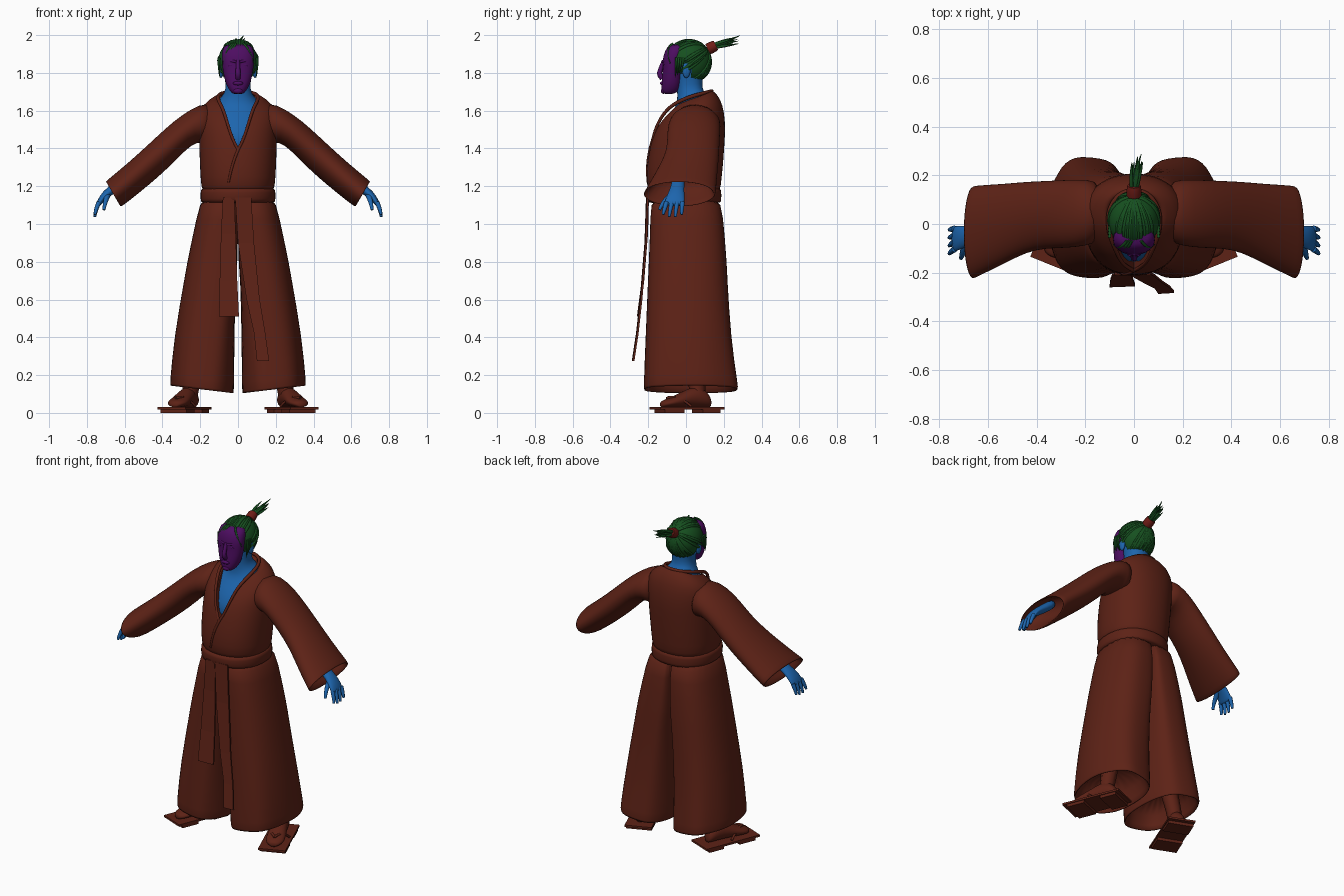
import bpy, bmesh, math, random
from mathutils import Matrix, Vector

if "Cube" in bpy.data.objects:
    bpy.data.objects.remove(bpy.data.objects["Cube"])

random.seed(4)


def material(name, rgb):
    m = bpy.data.materials.new(name)
    m.diffuse_color = (*rgb, 1)
    m.use_nodes = True
    m.node_tree.nodes["Principled BSDF"].inputs["Base Color"].default_value = m.diffuse_color
    return m


CLOTH = material("cloth", (0.11, 0.016, 0.008))
SKIN = material("skin", (0.012, 0.13, 0.42))
FACE = material("face", (0.075, 0.004, 0.12))
HAIR = material("hair", (0.008, 0.08, 0.014))
TIE = material("tie", (0.16, 0.012, 0.008))


def finish(name, bm, mat, mirror=False, sub=0, smooth=True):
    bmesh.ops.recalc_face_normals(bm, faces=bm.faces)
    me = bpy.data.meshes.new(name)
    bm.to_mesh(me)
    bm.free()
    for p in me.polygons:
        p.use_smooth = smooth
    me.materials.append(mat)
    ob = bpy.data.objects.new(name, me)
    bpy.context.collection.objects.link(ob)
    if sub:
        ob.modifiers.new("sub", "SUBSURF").levels = sub
        ob.modifiers["sub"].render_levels = sub
    if mirror:
        ob.modifiers.new("mirror", "MIRROR").use_mirror_merge = False
    return ob


def loft(name, rings, mat, mirror=False, sub=1, smooth=True, caps=True):
    bm = bmesh.new()
    rows = [[bm.verts.new(p) for p in r] for r in rings]
    n = len(rows[0])
    for a, b in zip(rows, rows[1:]):
        for i in range(n):
            j = (i + 1) % n
            bm.faces.new((a[i], a[j], b[j], b[i]))
    if caps:
        bm.faces.new(rows[0])
        bm.faces.new(rows[-1])
    return finish(name, bm, mat, mirror, sub, smooth)


def tubes(name, paths, mat, mirror=False):
    """Tapered round strands; each point is x, y, z, radius."""
    cu = bpy.data.curves.new(name, "CURVE")
    cu.dimensions = "3D"
    cu.bevel_depth, cu.bevel_resolution, cu.resolution_u = 1.0, 2, 4
    cu.use_fill_caps = True
    for s in ((1, -1) if mirror else (1,)):
        for path in paths:
            sp = cu.splines.new("NURBS")
            sp.points.add(len(path) - 1)
            for p, (x, y, z, r) in zip(sp.points, path):
                p.co, p.radius = (s * x, y, z, 1), r
            sp.order_u, sp.use_endpoint_u = 3, True
    cu.materials.append(mat)
    ob = bpy.data.objects.new(name, cu)
    bpy.context.collection.objects.link(ob)
    return ob


def blob(name, c, r, mat, mirror=False):
    bm = bmesh.new()
    bmesh.ops.create_uvsphere(bm, u_segments=16, v_segments=10, radius=1,
                              matrix=Matrix.Translation(c) @ Matrix.Diagonal((*r, 1)))
    return finish(name, bm, mat, mirror)


def spow(v, p):
    return math.copysign(abs(v) ** p, v)


ANG = [2 * math.pi * i / 24 for i in range(24)]


def oval(z, rx, yf, yb, tilt=0, p=0.9):
    yc, ry = (yf + yb) / 2, (yb - yf) / 2
    return [(rx * spow(math.cos(a), p), yc + ry * spow(math.sin(a), p),
             z + tilt * ry * math.sin(a)) for a in ANG]


def span(tx, tz, bx, bz, y0, y1):
    """Ring of a limb running sideways, from its top and bottom points."""
    t, b = Vector((tx, 0, tz)), Vector((bx, 0, bz))
    return [(t + b) / 2 + (t - b) / 2 * math.cos(a)
            + Vector((0, (y0 + y1) / 2 + (y1 - y0) / 2 * math.sin(a), 0)) for a in ANG]


# Robe top with a V opening cut in the front
torso = loft("robe_torso", [oval(*r) for r in (
    (1.14, .185, -.19, .18), (1.20, .197, -.21, .185), (1.30, .203, -.212, .197),
    (1.42, .207, -.19, .205), (1.50, .208, -.165, .21), (1.57, .21, -.13, .205, .1),
    (1.63, .19, -.088, .185, .25), (1.665, .13, -.062, .145, .4),
    (1.668, .115, -.055, .135, .4), (1.64, .10, -.05, .12, .4))], CLOTH)
vee = [(-.125, 1.76), (-.075, 1.6), (-.025, 1.44), (0, 1.395),
       (.025, 1.44), (.075, 1.6), (.125, 1.76)]
cutter = loft("neck_cutter", [[(x, y, z) for x, z in vee] for y in (-.4, -.01)],
              CLOTH, sub=0, smooth=False)
cutter.hide_render = True
cutter.hide_set(True)
cut = torso.modifiers.new("vee", "BOOLEAN")
cut.operation, cut.object, cut.solver = "DIFFERENCE", cutter, "EXACT"

# Collar edge and the overlap crease below it
side = [(.025, -.178, 1.44, .008), (.052, -.157, 1.52, .008), (.077, -.105, 1.605, .009),
        (.105, -.03, 1.655, .010), (.105, .06, 1.685, .010), (.06, .125, 1.70, .010)]
tubes("collar_edge", [[(-.05, -.203, 1.22, .006), (-.035, -.208, 1.3, .007), (0, -.192, 1.395, .008)]
                      + side + [(0, .14, 1.705, .010)]
                      + [(-x, y, z, r) for x, y, z, r in reversed(side)]
                      + [(0, -.192, 1.395, .008)]], CLOTH)

# Wide sleeves, turned in at the cuff
loft("sleeve", [span(*r) for r in (
    (.13, 1.64, .13, 1.40, -.07, .17), (.20, 1.637, .185, 1.44, -.09, .185),
    (.30, 1.577, .25, 1.42, -.10, .182), (.38, 1.51, .33, 1.335, -.10, .178),
    (.46, 1.435, .42, 1.25, -.115, .175), (.58, 1.325, .51, 1.175, -.17, .165),
    (.69, 1.235, .61, 1.095, -.22, .16), (.703, 1.223, .625, 1.09, -.228, .155),
    (.69, 1.22, .625, 1.105, -.215, .14), (.58, 1.31, .52, 1.2, -.14, .13))], CLOTH, mirror=True)

# Belt
loft("belt", [oval(*r) for r in ((1.11, .188, -.19, .18), (1.115, .198, -.21, .187),
     (1.15, .201, -.215, .19), (1.185, .198, -.213, .187), (1.19, .188, -.2, .18))], CLOTH)


# Wide trouser legs, joined above the crotch, with soft pleats toward the hem
def leg_ring(z, cx, ro, ri, yf, yb, p, slope=0, pleat=0):
    pts = []
    for k, a in enumerate(ANG):
        c, s = math.cos(a), math.sin(a)
        q, r = (.88, ro) if c > 0 else (p, ri)
        f = 1 + pleat * (-1) ** (k // 2)
        x = cx + r * spow(c, q) * (f if c > 0 else 1)
        y = (yf + yb) / 2 + (yb - yf) / 2 * spow(s, q) * f
        pts.append((x, y, z + slope * (x - cx)))
    return pts


loft("trouser_leg", [leg_ring(*r) for r in (
    (1.16, .06, .13, .06, -.188, .178, .3), (1.05, .08, .137, .08, -.188, .197, .35),
    (.80, .12, .15, .12, -.198, .217, .45), (.72, .125, .158, .113, -.202, .22, .5),
    (.40, .17, .168, .152, -.217, .24, .7, .05, .008),
    (.14, .19, .17, .17, -.228, .28, .8, .12, .016),
    (.12, .19, .168, .168, -.226, .28, .8, .12, .016),
    (.125, .19, .155, .155, -.21, .262, .8, .12, .012),
    (.30, .18, .14, .14, -.18, .2, .8))], CLOTH, mirror=True)


# Hanging belt ends
def sash(name, rows):
    loft(name, [[(l, y, z), (r, y + .004, z), (r, y + .014, z), (l, y + .01, z)]
                for l, r, y, z in rows], CLOTH, sub=0, smooth=False)


sash("left_sash", [(-.08, -.02, -.21, 1.14), (-.09, -.012, -.215, .95),
                   (-.097, -.004, -.235, .7), (-.10, .005, -.26, .51)])
sash("right_sash", [(-.015, .07, -.212, 1.14), (.0, .085, -.22, .9),
                    (.045, .115, -.245, .6), (.085, .145, -.265, .42), (.10, .165, -.287, .275)])

# Sandals: sole on two cross blocks, turned outward
turn = math.radians(22)
C = Vector((.283, .005, 0))
S = Vector((math.cos(turn), math.sin(turn), 0))
D = Vector((math.sin(turn), -math.cos(turn), 0))
bm = bmesh.new()
for t, z, size in ((0, .024, (.16, .365, .012)), (.10, .01, (.15, .11, .02)),
                   (-.11, .01, (.15, .10, .02))):
    bmesh.ops.create_cube(bm, size=1, matrix=Matrix.Translation(C + D * t + Vector((0, 0, z)))
                          @ Matrix.Rotation(turn, 4, "Z") @ Matrix.Diagonal((*size, 1)))
finish("sandal", bm, CLOTH, mirror=True, smooth=False)

# Feet, shins and sandal thongs
loft("foot", [[C + D * t + S * w * math.cos(a) + Vector((0, 0, .03 + h / 2 * (1 + math.sin(a))))
               for a in ANG] for t, w, h in (
    (-.135, .02, .04), (-.12, .038, .075), (-.07, .045, .115), (-.01, .047, .10),
    (.06, .055, .065), (.11, .055, .045), (.14, .035, .035), (.15, .015, .025))], CLOTH, mirror=True)
ankle = C - D * .06
tubes("shin", [[(ankle.x, ankle.y, .07, .042), (ankle.x - .02, ankle.y, .2, .045),
                (.18, .03, .42, .06)]], CLOTH, mirror=True)
thong = []
for s in (-1, 1):
    pts = [C + D * .115, C + D * .07 + S * s * .03, C + D * .0 + S * s * .062]
    thong.append([(p.x, p.y, z, .007) for p, z in zip(pts, (.078, .1, .035))])
tubes("sandal_thong", thong, CLOTH, mirror=True)

# Hands
loft("hand", [span(*r) for r in (
    (.58, 1.29, .55, 1.24, -.07, -.005), (.67, 1.21, .64, 1.17, -.08, -.01),
    (.718, 1.172, .69, 1.14, -.10, -.008), (.748, 1.12, .722, 1.105, -.115, -.008),
    (.75, 1.10, .732, 1.092, -.11, -.012))], SKIN, mirror=True)
fingers = [[(.736, -.103 + .028 * i, 1.115, .013), (.752, -.113 + .030 * i, 1.08, .012),
            (.758, -.122 + .033 * i, 1.05 - dz, .007)]
           for i, dz in enumerate((0, .012, .012, 0))]
fingers.append([(.69, -.07, 1.155, .017), (.703, -.125, 1.12, .013), (.71, -.14, 1.075, .008)])
tubes("fingers", fingers, SKIN, mirror=True)

# Chest, neck and back of the head
loft("chest_and_neck", [oval(*r) for r in (
    (1.36, .14, -.175, .1), (1.5, .15, -.145, .12), (1.6, .145, -.09, .13, .2),
    (1.655, .105, -.05, .11, .4), (1.69, .07, -.045, .092, .2), (1.74, .064, -.05, .085),
    (1.79, .075, -.05, .09), (1.86, .082, -.05, .1))], SKIN)
blob("ear", (.09, .002, 1.815), (.014, .022, .042), SKIN, mirror=True)

# Face and its features
loft("face", [oval(*r) for r in (
    (1.688, .022, -.115, -.07), (1.695, .036, -.126, -.05), (1.715, .05, -.13, -.03),
    (1.745, .066, -.129, -.022), (1.79, .077, -.126, -.018), (1.835, .084, -.122, -.015),
    (1.87, .087, -.125, -.01), (1.92, .086, -.112, 0), (1.955, .07, -.085, 0))], FACE)
tubes("nose", [[(0, -.118, 1.865, .010), (0, -.135, 1.82, .012), (0, -.143, 1.788, .014),
                (0, -.125, 1.772, .014)]], FACE)
blob("lips", (0, -.126, 1.745), (.027, .011, .011), FACE)
blob("chin", (0, -.119, 1.705), (.025, .014, .016), FACE)
blob("eye", (.035, -.110, 1.84), (.017, .010, .008), FACE, mirror=True)
tubes("brow", [[(.01, -.122, 1.858, .007), (.04, -.116, 1.868, .008), (.068, -.092, 1.86, .006)]],
      FACE, mirror=True)

# Hair cap trimmed to the hairline
HC, HR = Vector((0, .015, 1.86)), Vector((.104, .116, .116))


def hairline(y):
    return 1.91 if y < -.06 else 1.81 if y < -.025 else 1.85 if y < .03 else 1.77


bm = bmesh.new()
bmesh.ops.create_uvsphere(bm, u_segments=48, v_segments=32, radius=1,
                          matrix=Matrix.Translation(HC) @ Matrix.Diagonal((*HR, 1)))
bmesh.ops.delete(bm, context="FACES", geom=[
    f for f in bm.faces if f.calc_center_median().z < hairline(f.calc_center_median().y)])
finish("hair_cap", bm, HAIR)

# Combed strands from the hairline to the knot
knot = Vector((0, .9, .62)).normalized()
strands = []
for i in range(80):
    a = 2 * math.pi * i / 80
    y = math.sin(a)
    low = (hairline(HC.y + y * HR.y) - HC.z) / HR.z + random.uniform(-.12, .1)
    flat = math.sqrt(max(.1, 1 - low * low))
    start = Vector((math.cos(a) * flat, y * flat, low))
    path = []
    for k in range(7):
        d = start.lerp(knot, k / 6).normalized() * 1.01
        path.append((HC.x + d.x * HR.x, HC.y + d.y * HR.y, HC.z + d.z * HR.z,
                     (.002, .006, .007, .007, .006, .005, .004)[k]))
    strands.append(path)
for x, tx, tz in ((-.02, -.06, 1.875), (-.01, -.045, 1.885), (-.03, -.085, 1.84), (.03, .085, 1.85)):
    strands.append([(x, -.07, 1.955, .006), ((x + tx) / 2, -.11, 1.93, .007), (tx, -.105 + abs(tx) * .25, tz, .002)])
for s in (-1, 1):
    for k in range(4):
        strands.append([(s * .1, -.05 + .012 * k, 1.88, .007), (s * .104, -.055 + .012 * k, 1.83, .006),
                        (s * .096, -.055 + .01 * k, 1.775 + .012 * k, .001)])
tubes("hair_strands", strands, HAIR)

# Hair tie and topknot
tubes("hair_tie", [[(0, .115, 1.925, .03), (0, .14, 1.937, .032), (0, .158, 1.946, .027)]], TIE)
tail = []
for i in range(18):
    a, r, l = random.uniform(0, 6.28), random.uniform(.2, 1), random.uniform(.65, .95)
    dx, dz = math.cos(a) * r, math.sin(a) * r
    tail.append([(dx * .014, .15, 1.942 + dz * .014, .008),
                 (dx * .024 + .004, .15 + .065 * l, 1.955 + dz * .024, .009),
                 (dx * .03 + .012, .15 + .135 * l, 1.968 + dz * .026, .001)])
tail.append([(0, .15, 1.945, .009), (.008, .22, 1.97, .009), (.03, .287, 1.998, .001)])
tubes("topknot", tail, HAIR)
